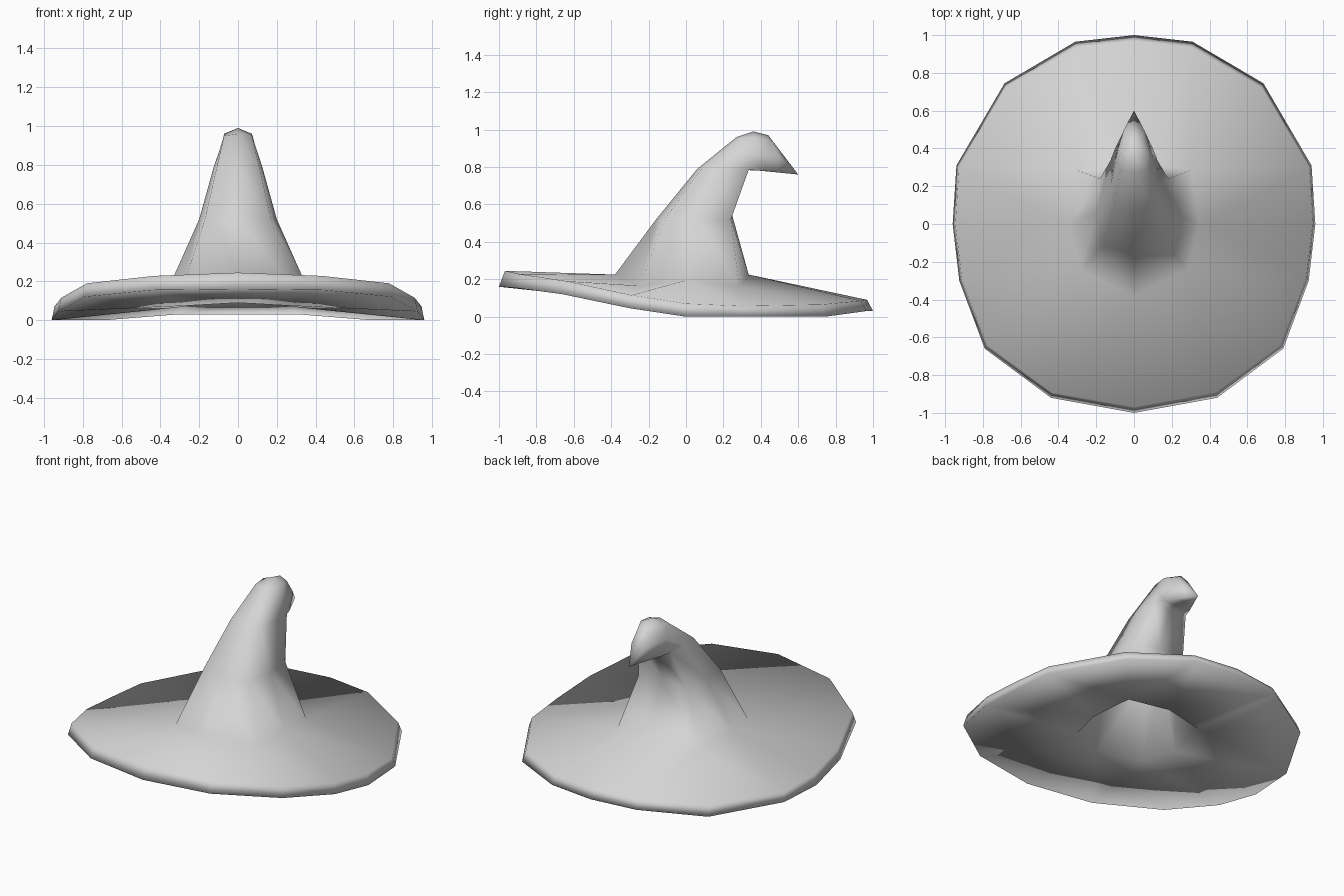
import bpy, bmesh

if "Cube" in bpy.data.objects:
    bpy.data.objects.remove(bpy.data.objects["Cube"])

felt = bpy.data.materials.new("grey_felt")
felt.diffuse_color = (0.66, 0.66, 0.66, 1)
felt.use_nodes = True
felt.node_tree.nodes["Principled BSDF"].inputs["Base Color"].default_value = felt.diffuse_color


def mirrored(half):
    """Close a back-to-front half outline by mirroring it in x."""
    return half + [(-x, y, z) for x, y, z in half[-2:0:-1]]


def shrunk(ring, k, drop):
    """Copy of a ring scaled about its centre and lowered."""
    n = len(ring)
    c = [sum(p[i] for p in ring) / n for i in range(3)]
    return [(c[0] + (x - c[0]) * k, c[1] + (y - c[1]) * k, z - drop) for x, y, z in ring]


# Brim edge, back to front: x, y, lower z, upper z
edge = [(0, 1, .03, .09), (.31, .965, .03, .085), (.685, .745, 0, .065),
        (.94, .31, 0, .057), (.96, 0, 0, .07), (.925, -.3, .045, .115),
        (.79, -.66, .12, .19), (.44, -.92, .155, .228), (0, -1, .16, .245)]
rim_low = mirrored([(x, y, lo) for x, y, lo, hi in edge])
rim_top = mirrored([(x * .985, y * .968, hi) for x, y, lo, hi in edge])

# Eight-sided crown rings, each given as back, back corner, side, front corner, front
crown = [mirrored(half) for half in [
    [(0, .335, .225), (.3, .285, .16), (.345, 0, .195), (.285, -.245, .165), (0, -.38, .225)],
    [(0, .245, .55), (.18, .24, .52), (.2, .06, .52), (.17, -.115, .52), (0, -.16, .52)],
    [(0, .335, .785), (.125, .335, .785), (.125, .2, .79), (.11, .08, .785), (0, .06, .79)],
    [(0, .4, .78), (.1, .4, .78), (.097, .34, .87), (.072, .285, .95), (0, .27, .96)],
    [(0, .43, .777), (.085, .43, .778), (.085, .4, .87), (.072, .37, .96), (0, .36, .99)],
    [(0, .48, .772), (.06, .48, .772), (.055, .495, .86), (.04, .455, .94), (0, .44, .97)]]]

# Opening under the brim and the hollow inside the crown
opening = mirrored([(0, .33, .085), (.27, .27, .085), (.32, 0, .065), (.26, -.22, .075), (0, -.35, .09)])
hollow = [shrunk(crown[1], .86, .02), shrunk(crown[2], .8, .03)]

bm = bmesh.new()


def add(ring):
    return [bm.verts.new(p) for p in ring]


def bridge(a, b):
    for i in range(len(a)):
        j = (i + 1) % len(a)
        bm.faces.new((a[i], a[j], b[j], b[i]))


def fan_bridge(outer, inner):
    """Join sixteen brim points to eight inner points."""
    for i in range(8):
        j = (i + 1) % 8
        o0, o1, o2 = outer[2 * i], outer[2 * i + 1], outer[(2 * i + 2) % 16]
        bm.faces.new((o0, o1, inner[i]))
        bm.faces.new((o1, inner[j], inner[i]))
        bm.faces.new((o1, o2, inner[j]))


low, top = add(rim_low), add(rim_top)
outer = [add(r) for r in crown]
inner = [add(r) for r in [opening] + hollow]

# Brim band, top and underside
bridge(low, top)
fan_bridge(top, outer[0])
fan_bridge(low, inner[0])

# Crown outside and inside
for rings in (outer, inner):
    for a, b in zip(rings, rings[1:]):
        bridge(a, b)

# Pointed end of the hook and the closed end of the hollow
for ring, point in ((outer[-1], (0, .6, .76)), (inner[-1], (0, .33, .9))):
    tip = bm.verts.new(point)
    for i in range(8):
        bm.faces.new((ring[i], ring[(i + 1) % 8], tip))

bmesh.ops.recalc_face_normals(bm, faces=bm.faces[:])
for f in bm.faces:
    f.smooth = True

mesh = bpy.data.meshes.new("pointed_hat")
bm.to_mesh(mesh)
bm.free()
mesh.materials.append(felt)
bpy.context.collection.objects.link(bpy.data.objects.new("pointed_hat", mesh))
